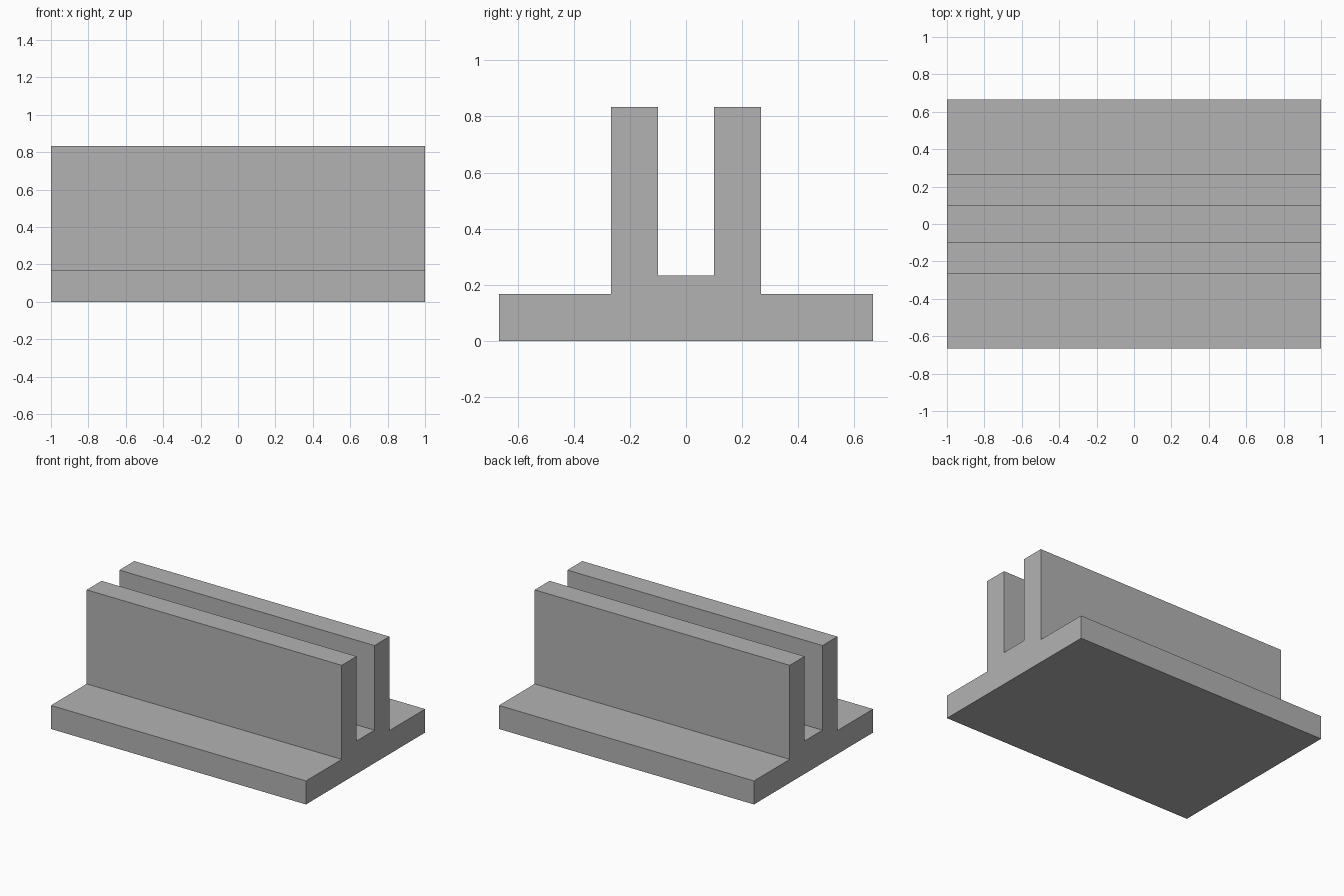
import bpy
import bmesh

cube = bpy.data.objects.get("Cube")
if cube:
    bpy.data.objects.remove(cube, do_unlink=True)

# Plain grey material
grey = bpy.data.materials.new("plain_grey")
grey.use_nodes = True
colour = (0.45, 0.45, 0.45, 1.0)
grey.diffuse_color = colour
grey.node_tree.nodes["Principled BSDF"].inputs["Base Color"].default_value = colour

LENGTH = 2.0

# Half of the cross-section (y, z), from the slot floor out to the base edge
half = [(0.1, 0.2333), (0.1, 0.8333), (0.2667, 0.8333),
        (0.2667, 0.1667), (0.6667, 0.1667), (0.6667, 0.0)]
profile = half + [(-y, z) for y, z in reversed(half)]

# Slotted rail: mirrored profile extruded along x
bm = bmesh.new()
end = bm.faces.new([bm.verts.new((-LENGTH / 2, y, z)) for y, z in profile])
result = bmesh.ops.extrude_face_region(bm, geom=[end], use_keep_orig=True)
moved = [v for v in result["geom"] if isinstance(v, bmesh.types.BMVert)]
bmesh.ops.translate(bm, verts=moved, vec=(LENGTH, 0, 0))
bmesh.ops.recalc_face_normals(bm, faces=bm.faces)

mesh = bpy.data.meshes.new("slotted_rail")
bm.to_mesh(mesh)
bm.free()
mesh.materials.append(grey)
rail = bpy.data.objects.new("slotted_rail", mesh)
bpy.context.collection.objects.link(rail)
